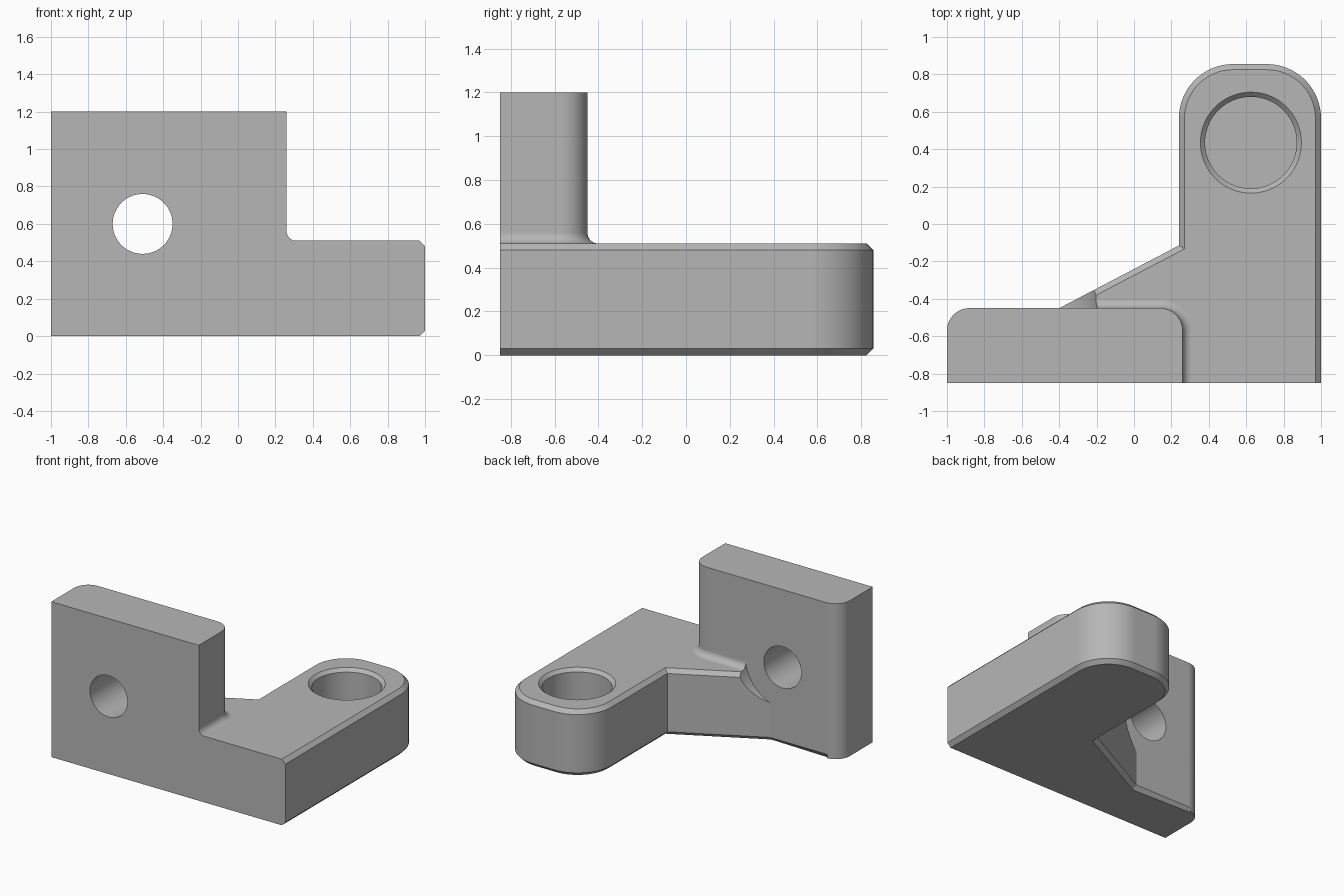
import bpy
import bmesh
from math import sin, cos, pi, radians
from mathutils import Matrix, Vector

cube = bpy.data.objects.get("Cube")
if cube:
    bpy.data.objects.remove(cube, do_unlink=True)

FRONT, BACK, SIDE = -0.85, -0.45, 0.26    # upright plate limits
TOP, BASE_TOP, CHAMFER = 1.2, 0.51, 0.03
CORNER, FILLET, TIP = 0.12, 0.05, 0.29    # radii

grey = bpy.data.materials.new("plain grey")
grey.use_nodes = True
colour = (0.47, 0.47, 0.47, 1)
grey.diffuse_color = colour
grey.node_tree.nodes["Principled BSDF"].inputs["Base Color"].default_value = colour


def arc(x, y, r, start, end, n=16):
    angles = [radians(start + (end - start) * i / n) for i in range(n + 1)]
    return [Vector((x + r * cos(a), y + r * sin(a))) for a in angles]


def circle(x, y, r, n=72):
    return arc(x, y, r, 0, 360, n)[:-1]


def loft(name, rings, matrix=Matrix()):
    """Closed solid through rings of (outline, height)."""
    bm = bmesh.new()
    loops = [[bm.verts.new((p[0], p[1], z)) for p in outline] for outline, z in rings]
    for low, high in zip(loops, loops[1:]):
        for i in range(len(low)):
            j = (i + 1) % len(low)
            bm.faces.new((low[i], low[j], high[j], high[i]))
    bm.faces.new(loops[0][::-1])
    bm.faces.new(loops[-1])
    bm.transform(matrix)
    mesh = bpy.data.meshes.new(name)
    bm.to_mesh(mesh)
    bm.free()
    mesh.materials.append(grey)
    obj = bpy.data.objects.new(name, mesh)
    bpy.context.collection.objects.link(obj)
    return obj


def combine(target, tool, operation):
    mod = target.modifiers.new(operation.lower(), "BOOLEAN")
    mod.operation, mod.solver, mod.object = operation, "EXACT", tool
    bpy.context.view_layer.objects.active = target
    bpy.ops.object.modifier_apply(modifier=mod.name)
    bpy.data.objects.remove(tool, do_unlink=True)


def inset(points):
    """Chamfer outline: the front face and left side stay in place."""
    edges = []
    for i, p in enumerate(points):
        q = points[(i + 1) % len(points)]
        mid, along = (p + q) / 2, (q - p).normalized()
        fixed = mid.y < FRONT + 0.01 or mid.x < CORNER - 1
        edges.append((Vector((-along.y, along.x)), 0 if fixed else CHAMFER))
    result = []
    for i, p in enumerate(points):
        (a, da), (b, db) = edges[i - 1], edges[i]
        turn = a.x * b.y - a.y * b.x
        if abs(turn) < 0.3:
            result.append(p + (a + b).normalized() * (da + db) / 2)
        else:
            result.append(p + Vector((da * b.y - db * a.y, a.x * db - b.x * da)) / turn)
    return result


# Base plate with rounded arm, chamfered above and below
left_corner = arc(CORNER - 1, BACK - CORNER, CORNER, 90, 180)
outline = [Vector((-1, FRONT)), Vector((1, FRONT))]
outline += arc(1 - TIP, 0.565, TIP, 0, 90) + arc(0.24 + TIP, 0.565, TIP, 90, 180)
outline += [Vector((0.24, -0.115)), Vector((-0.4, BACK))] + left_corner
inner = inset(outline)
bracket = loft("angle_bracket", [(inner, 0), (outline, CHAMFER),
                                 (outline, BASE_TOP - CHAMFER), (inner, BASE_TOP)])


# Fillet around the foot of the upright plate
def foot(offset):
    return ([Vector((-0.3, FRONT)), Vector((SIDE + offset, FRONT))]
            + arc(SIDE - CORNER, BACK - CORNER, CORNER + offset, 0, 90)
            + [Vector((-0.3, BACK + offset))])


rings = [(foot(FILLET), BASE_TOP - 0.06)]
for i in range(9):
    a = pi / 2 * (1 - i / 8)
    rings.append((foot(FILLET * (1 - cos(a))), BASE_TOP + FILLET * (1 - sin(a))))
combine(bracket, loft("foot_fillet", rings), "UNION")

# Tool clearance behind the bolt hole
to_back = Matrix.Rotation(pi / 2, 4, "X")
ring = circle(-0.51, 0.6, 0.32)
combine(bracket, loft("clearance_cutter", [(ring, 0), (ring, 0.6)], to_back), "DIFFERENCE")

# Upright plate with rounded back corners
plate = [Vector((-1, FRONT)), Vector((SIDE, FRONT))]
plate += arc(SIDE - CORNER, BACK - CORNER, CORNER, 0, 90) + left_corner
combine(bracket, loft("upright_plate", [(plate, 0.2), (plate, TOP)]), "UNION")

# Bolt hole through the upright plate
ring = circle(-0.51, 0.6, 0.16)
combine(bracket, loft("bolt_hole_cutter", [(ring, 0), (ring, 1)], to_back), "DIFFERENCE")

# Blind socket with a chamfered rim in the arm
socket = [(circle(0.625, 0.435, r), z) for r, z in
          ((0.245, 0.1), (0.245, 0.485), (0.295, 0.535))]
combine(bracket, loft("socket_cutter", socket), "DIFFERENCE")

# Smooth curved faces while keeping edges sharp
bpy.ops.object.select_all(action="DESELECT")
bracket.select_set(True)
bpy.context.view_layer.objects.active = bracket
bpy.ops.object.shade_smooth_by_angle(angle=radians(22))
weighted = bracket.modifiers.new("weighted_normals", "WEIGHTED_NORMAL")
weighted.keep_sharp = True
